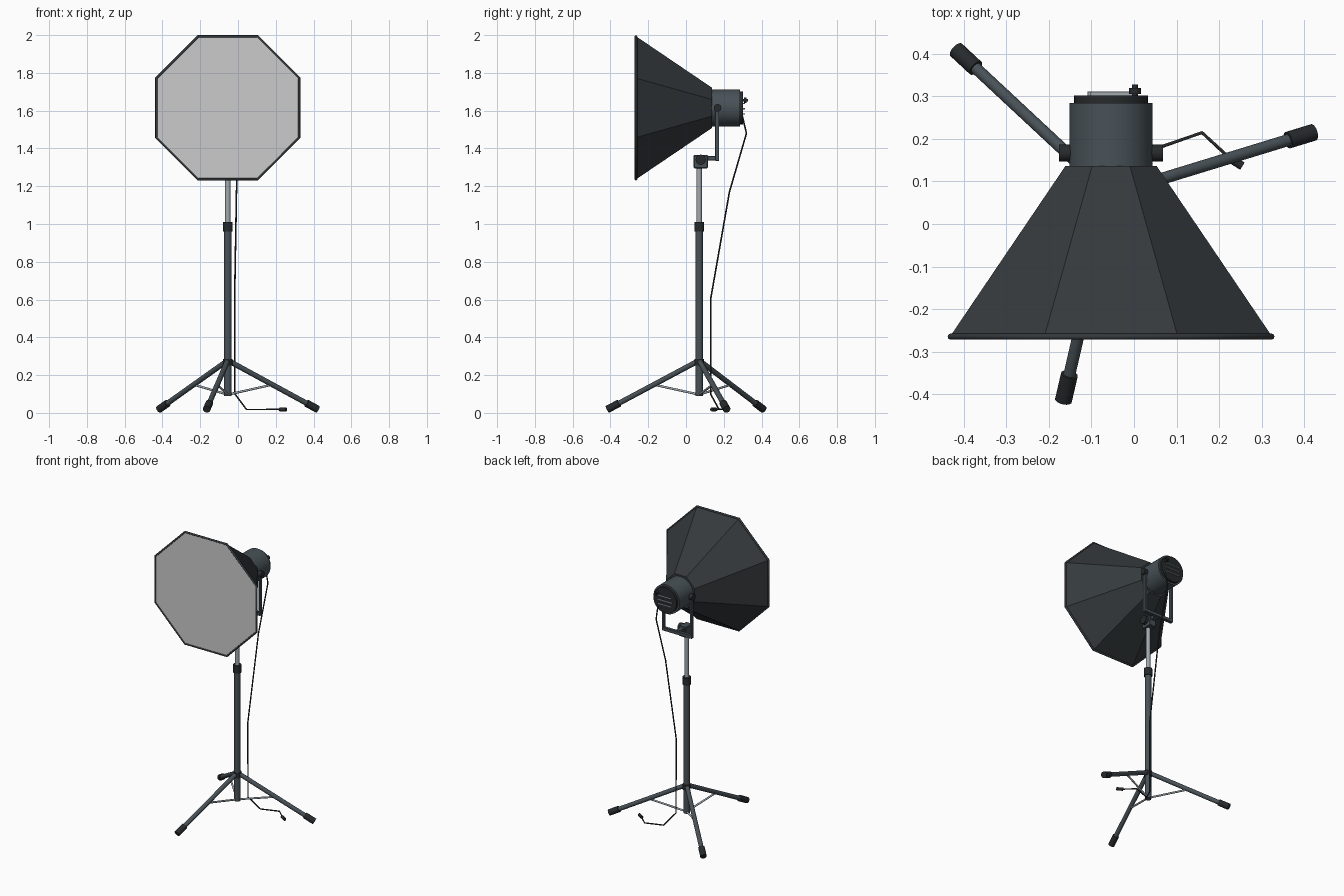
import bpy, bmesh, math
from mathutils import Vector

if "Cube" in bpy.data.objects:
    bpy.data.objects.remove(bpy.data.objects["Cube"])

CX, PY, CZ = -0.054, 0.07, 1.615      # lamp axis x, stand y, lamp axis z


def material(name, r, g, b):
    m = bpy.data.materials.new(name)
    m.diffuse_color = (r, g, b, 1)
    m.use_nodes = True
    m.node_tree.nodes["Principled BSDF"].inputs["Base Color"].default_value = m.diffuse_color
    return m


FABRIC = material("fabric", 0.035, 0.041, 0.046)
METAL = material("painted_metal", 0.065, 0.083, 0.095)
RUBBER = material("rubber", 0.02, 0.023, 0.025)
CHROME = material("bare_metal", 0.36, 0.4, 0.43)
CLOTH = material("diffuser_cloth", 0.6, 0.6, 0.6)


def finish(name, bm, mat, smooth=True):
    bmesh.ops.recalc_face_normals(bm, faces=bm.faces)
    me = bpy.data.meshes.new(name)
    bm.to_mesh(me)
    bm.free()
    ob = bpy.data.objects.new(name, me)
    bpy.context.collection.objects.link(ob)
    me.materials.append(mat)
    if smooth:
        bpy.context.view_layer.objects.active = ob
        bpy.ops.object.select_all(action='DESELECT')
        ob.select_set(True)
        bpy.ops.object.shade_smooth_by_angle(angle=math.radians(35))
    return ob


def rod(name, a, b, r, mat, r2=None, sides=24):
    """Capped cylinder or cone from a to b."""
    a, b = Vector(a), Vector(b)
    bm = bmesh.new()
    bmesh.ops.create_cone(bm, cap_ends=True, segments=sides, radius1=r,
                          radius2=r if r2 is None else r2, depth=(b - a).length)
    rot = (b - a).to_track_quat('Z', 'Y').to_matrix().to_4x4()
    bm.transform(rot)
    bmesh.ops.translate(bm, verts=bm.verts, vec=(a + b) / 2)
    return finish(name, bm, mat)


def box(name, c, size, mat, bevel=0.002):
    bm = bmesh.new()
    bmesh.ops.create_cube(bm, size=1)
    bmesh.ops.scale(bm, verts=bm.verts, vec=size)
    bmesh.ops.translate(bm, verts=bm.verts, vec=c)
    bmesh.ops.bevel(bm, geom=bm.edges[:], offset=bevel, segments=1, affect='EDGES')
    return finish(name, bm, mat, False)


def tube(name, pts, r, mat, cyclic=False):
    """Round tube along a polyline, converted to a mesh."""
    cu = bpy.data.curves.new(name, 'CURVE')
    cu.dimensions = '3D'
    cu.bevel_depth, cu.bevel_resolution, cu.use_fill_caps = r, 2, True
    sp = cu.splines.new('POLY')
    sp.points.add(len(pts) - 1)
    for p, q in zip(sp.points, pts):
        p.co = (*q, 1)
    sp.use_cyclic_u = cyclic
    cu.materials.append(mat)
    ob = bpy.data.objects.new(name, cu)
    bpy.context.collection.objects.link(ob)
    return ob


def octagon(apothem, y):
    r = apothem / math.cos(math.pi / 8)
    return [Vector((CX + r * math.cos(a), y, CZ + r * math.sin(a)))
            for a in [math.pi / 8 + k * math.pi / 4 for k in range(8)]]


# Softbox: flat-panelled octagonal shell, rim and diffuser
bm = bmesh.new()
front = [bm.verts.new(p) for p in octagon(0.379, -0.265)]
back = [bm.verts.new(p) for p in octagon(0.107, 0.137)]
for i in range(8):
    j = (i + 1) % 8
    bm.faces.new((front[i], front[j], back[j], back[i]))
bm.faces.new(back)
finish("softbox_shell", bm, FABRIC, False)
tube("softbox_rim", octagon(0.378, -0.265), 0.007, FABRIC, True)
bm = bmesh.new()
bm.faces.new([bm.verts.new(p) for p in octagon(0.376, -0.268)])
dif = finish("diffuser", bm, CLOTH, False)

# Lamp head with back plate, vent slats and control knob
rod("lamp_body", (CX, 0.13, CZ), (CX, 0.285, CZ), 0.098, METAL, sides=40)
rod("back_plate", (CX, 0.284, CZ), (CX, 0.302, CZ), 0.087, RUBBER, sides=40)
for k, w in zip((-1, 0, 1), (0.1, 0.11, 0.1)):
    box("vent_slat", (CX, 0.306, CZ + 0.028 * k - 0.005), (w, 0.012, 0.006), CHROME, 0.001)
rod("control_knob_stem", (0.002, 0.3, 1.655), (0.002, 0.328, 1.655), 0.007, RUBBER, sides=16)
rod("control_knob", (0.002, 0.306, 1.655), (0.002, 0.32, 1.655), 0.014, RUBBER, sides=16)

# Tilting yoke
for s in (-1, 1):
    box("yoke_arm", (CX + s * 0.104, 0.165, 1.48), (0.014, 0.022, 0.29), METAL)
    rod("yoke_knob", (CX + s * 0.095, 0.167, CZ), (CX + s * 0.122, 0.167, CZ), 0.02, RUBBER)
box("yoke_crossbar", (CX, 0.165, 1.345), (0.222, 0.022, 0.022), METAL)
box("yoke_link", (CX, 0.13, 1.348), (0.03, 0.07, 0.024), METAL)
box("tilt_block", (CX, 0.078, 1.33), (0.05, 0.075, 0.07), METAL, 0.004)
rod("tilt_knob", (CX + 0.02, 0.078, 1.34), (CX + 0.046, 0.078, 1.34), 0.027, RUBBER)

# Telescopic stand
rod("upper_pole", (CX, PY, 0.95), (CX, PY, 1.3), 0.014, CHROME)
rod("lower_pole", (CX, PY, 0.09), (CX, PY, 0.98), 0.02, METAL)
rod("pole_collar", (CX, PY, 0.96), (CX, PY, 1.01), 0.026, RUBBER)
rod("leg_hub", (CX, PY, 0.25), (CX, PY, 0.285), 0.025, RUBBER)

# Tripod legs with rubber feet and braces
for k in range(3):
    a = math.radians(17 + 120 * k)

    def at(d, z):
        return Vector((CX + d * math.cos(a), PY + d * math.sin(a), z))
    top, tip = at(0.015, 0.27), at(0.498, 0.019)
    rod("leg", top, top.lerp(tip, 0.95), 0.014, METAL)
    rod("foot", top.lerp(tip, 0.87), tip, 0.02, RUBBER)
    rod("leg_brace", at(0.015, 0.1), top.lerp(tip, 0.48), 0.006, CHROME, sides=12)

# Power cable and plug
tube("power_cable", [(0.0, 0.295, 1.585), (0.0, 0.32, 1.48), (-0.008, 0.23, 1.17),
                     (-0.018, 0.13, 0.6), (-0.016, 0.13, 0.1), (0.045, 0.175, 0.018),
                     (0.16, 0.215, 0.018), (0.225, 0.155, 0.018)], 0.0042, RUBBER)
rod("plug", (0.22, 0.158, 0.018), (0.255, 0.136, 0.018), 0.01, RUBBER, sides=12)
